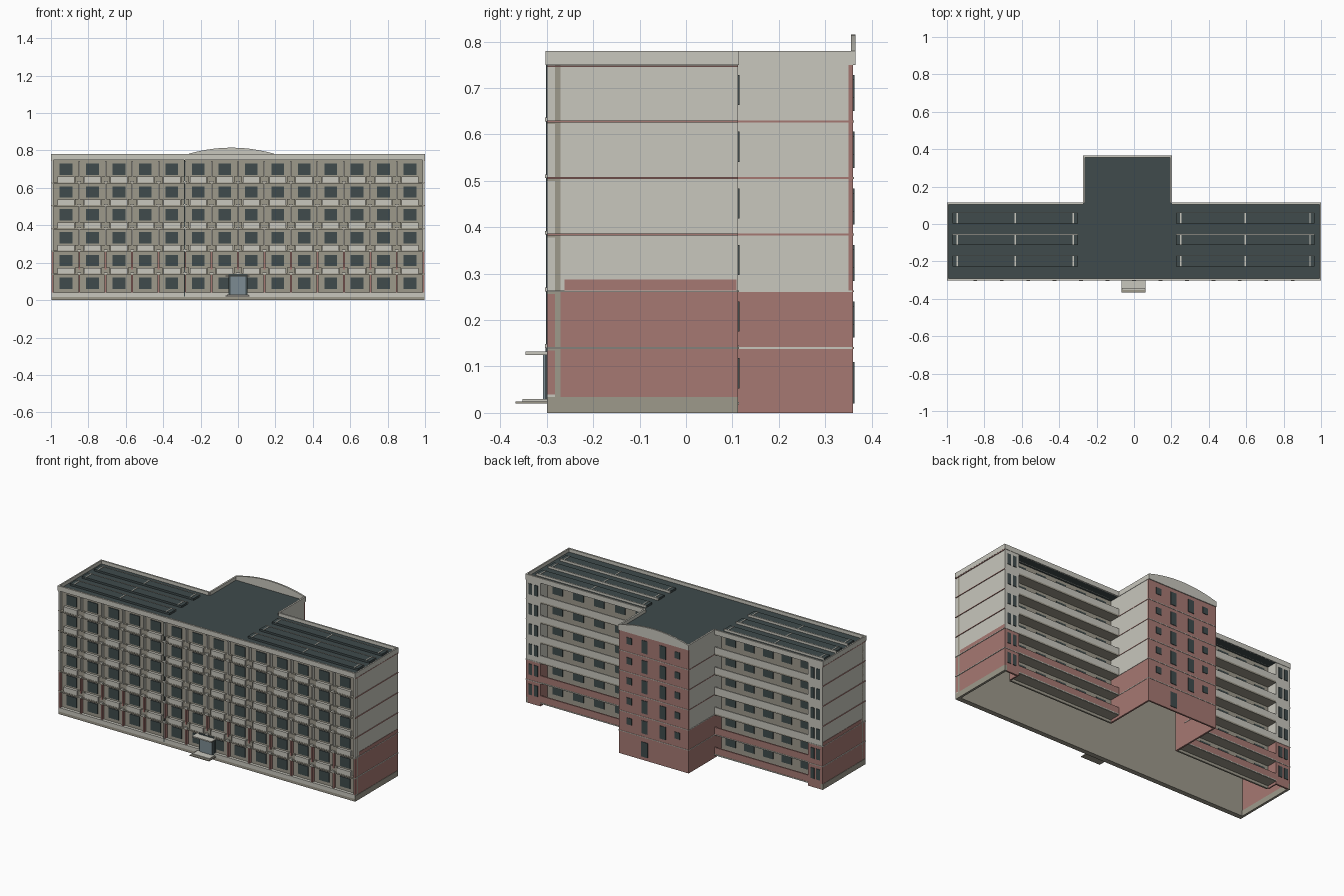
import bpy, bmesh, math

cube = bpy.data.objects.get("Cube")
if cube:
    bpy.data.objects.remove(cube, do_unlink=True)


def material(name, rgb):
    m = bpy.data.materials.new(name)
    m.use_nodes = True
    m.diffuse_color = (*rgb, 1)
    m.node_tree.nodes["Principled BSDF"].inputs["Base Color"].default_value = (*rgb, 1)
    return m


LIGHT = material("pale_concrete", (.58, .57, .51))
RED = material("brick_red", (.38, .19, .17))
TAUPE = material("taupe_render", (.34, .32, .26))
DARK = material("dark_slate", (.05, .07, .072))
DOOR = material("blue_grey_glass", (.2, .26, .29))


def finish(name, mat, bm):
    bmesh.ops.recalc_face_normals(bm, faces=bm.faces)
    mesh = bpy.data.meshes.new(name)
    bm.to_mesh(mesh)
    bm.free()
    mesh.materials.append(mat)
    ob = bpy.data.objects.new(name, mesh)
    bpy.context.collection.objects.link(ob)
    return ob


def part(name, mat, boxes):
    """One object made of boxes given as (x0, x1, y0, y1, z0, z1)."""
    bm = bmesh.new()
    for x0, x1, y0, y1, z0, z1 in boxes:
        for v in bmesh.ops.create_cube(bm, size=1)["verts"]:
            v.co = (x1 if v.co.x > 0 else x0,
                    y1 if v.co.y > 0 else y0,
                    z1 if v.co.z > 0 else z0)
    return finish(name, mat, bm)


def both(boxes):
    """Add the copies mirrored across x."""
    return boxes + [(-b[1], -b[0], *b[2:]) for b in boxes]


FRONT, BACK, REAR = -.3, .112, .36      # main front, main back, tower back
GALLERY = .045                          # wall behind the rear galleries
TL, TR = -.27, .2                       # tower sides
END = .996
BAYS, PITCH, STOREY = 14, .1415, .122
SPLIT, ROOF, TOP = .262, .75, .78
BLOCK = .9                              # inner side of the rear end blocks


def level(i):
    return .018 + STOREY * i


floors = range(6)
centres = [(i - (BAYS - 1) / 2) * PITCH for i in range(BAYS)]
edges = [(i - BAYS / 2) * PITCH for i in range(BAYS + 1)]
wings = [(-BLOCK, TL), (TR, BLOCK)]

# Front facade
wall = FRONT + .018
part("front_wall", TAUPE, [(-END, END, wall, wall + .012, 0, ROOF)])
part("front_plinth", LIGHT, [(-END, END, FRONT, wall, .016, .04)])
part("front_base", TAUPE, [(-END, END, FRONT, wall, 0, .016)])
part("front_windows", DARK, [(x - .034, x + .034, wall - .004, wall, level(i) + .042, level(i) + .102)
                             for x in centres for i in floors])
part("front_spandrels", LIGHT, [(x - .045, x + .045, FRONT + .002, wall, level(i) + .002, level(i) + .032)
                                for x in centres for i in floors[1:]])
part("front_bay_panels", TAUPE, [(x - .022, x + .022, FRONT + .006, wall, level(i) + .002, level(i) + .034)
                                 for x in edges[1:-1] for i in floors[1:]])
part("front_floor_ledges", TAUPE, [(-END, END, FRONT, wall, level(i) - .006, level(i) + .002)
                                   for i in floors[1:]])
part("front_ledge_blocks", LIGHT, [(x - .01, x + .01, FRONT - .004, wall, level(i), level(i) + .008)
                                   for x in edges[1:-1] for i in floors[1:]])
part("front_fins_lower", RED, [(x - .005, x + .005, FRONT, wall, level(i) + .024, level(i + 1) - .006)
                               for x in edges[1:-1] for i in floors[:2]])
part("front_fins_upper", LIGHT, [(x - .004, x + .004, FRONT, wall, level(i) + .034, level(i + 1) - .006)
                                 for x in edges[1:-1] for i in floors[2:]])
part("front_joint", DARK, [(-.289, -.283, FRONT - .002, wall, .02, ROOF)])

# End walls
part("end_walls_lower", RED, both([(END - .01, END, FRONT, BACK, .034, SPLIT)]))
part("end_walls_upper", LIGHT, both([(END - .01, END, FRONT, BACK, SPLIT, ROOF)]))
part("end_plinths", TAUPE, both([(END - .012, END + .002, FRONT, BACK, 0, .034)]))
part("end_red_steps", RED, both([(END, END + .002, -.262, BACK - .003, SPLIT, .287)]))
part("end_lines_pale", LIGHT, both([(END, 1, FRONT, BACK, level(i) - .002, level(i) + .002) for i in (1, 2)]))
part("end_lines_red", RED, both([(END, 1, FRONT, BACK, level(i) - .002, level(i) + .002) for i in floors[3:]]
                                + [(END, 1, FRONT, BACK, ROOF - .005, ROOF - .001)]))

# Rear end blocks
part("rear_blocks_lower", RED, both([(BLOCK, END - .01, BACK - .01, BACK, 0, SPLIT),
                                     (BLOCK, BLOCK + .008, GALLERY, BACK - .01, 0, SPLIT)]))
part("rear_blocks_upper", LIGHT, both([(BLOCK, END - .01, BACK - .01, BACK, SPLIT, ROOF),
                                       (BLOCK, BLOCK + .008, GALLERY, BACK - .01, SPLIT, ROOF)]))
part("rear_block_windows", DARK, both([(x - .012, x + .012, BACK, BACK + .003, level(i) + .035, level(i) + .1)
                                       for x in (.93, .968) for i in floors]))
part("rear_block_lines", LIGHT, both([(BLOCK, END, BACK, BACK + .002, level(i) - .002, level(i) + .002)
                                      for i in (1, 2)]))

# Rear galleries
part("gallery_walls", TAUPE, [(a, b, GALLERY - .01, GALLERY, 0, ROOF) for a, b in wings])
part("gallery_floors", TAUPE, [(a, b, GALLERY, BACK, level(i) - .002, level(i) + .008)
                               for a, b in wings for i in floors])
for name, mat, rows in (("lower", RED, floors[:2]), ("upper", LIGHT, floors[2:])):
    part("gallery_parapets_" + name, mat, [(a, b, BACK - .008, BACK, level(i) + .004, level(i) + .046)
                                           for a, b in wings for i in rows])
part("gallery_lines", LIGHT, [(a, b, BACK - .006, BACK + .002, level(i), level(i) + .005)
                              for a, b in wings for i in floors[:2]])
spots = [a + (b - a) * (k + .5) / 5 for a, b in wings for k in range(5)]
part("gallery_windows", DARK, [(x - .034, x + .034, GALLERY, GALLERY + .004, level(i) + .042, level(i) + .102)
                               for x in spots for i in floors])

# Tower
sides = [(TL, TL + .01), (TR - .01, TR)]
part("tower_back", RED, [(TL, TR, REAR - .01, REAR, 0, ROOF)])
part("tower_sides_lower", RED, [(a, b, GALLERY - .01, REAR - .01, 0, SPLIT) for a, b in sides])
part("tower_sides_upper", LIGHT, [(a, b, GALLERY - .01, REAR - .01, SPLIT, ROOF) for a, b in sides])
part("tower_back_lines", LIGHT, [(TL, TR, REAR, REAR + .002, level(i) - .002, level(i) + .002)
                                 for i in floors[1:]])
for name, mat, rows in (("pale", LIGHT, (1, 2)), ("red", RED, (3, 4, 5))):
    part("tower_side_lines_" + name, mat, [(a - .002, b + .002, BACK, REAR - .002, level(i) - .002, level(i) + .002)
                                           for a, b in sides for i in rows])


def across(f):
    return TR - (TR - TL) * f


part("tower_small_windows", DARK, [(across(f) - .017, across(f) + .017, REAR, REAR + .003,
                                    level(i) + .05, level(i) + .09) for f in (.15, .84) for i in floors[1:]])
part("tower_tall_windows", DARK, [(across(f) - .02, across(f) + .02, REAR, REAR + .003,
                                   level(i) + .022, level(i) + .1) for f in (.37, .63) for i in floors[1:]])
part("tower_door", DARK, [(across(.37) - .022, across(.37) + .022, REAR, REAR + .003, .02, .11)])

# Roof and parapets
part("roof", DARK, [(-END, END, FRONT, BACK, ROOF, ROOF + .01),
                    (TL, TR, BACK, REAR, ROOF, ROOF + .01)])
T = .008
part("roof_parapet", LIGHT, both([(1 - T, 1, FRONT, BACK, ROOF, TOP)]) + [
    (-1, 1, FRONT - .003, FRONT + T, ROOF, TOP),
    (-1, TL, BACK - T, BACK + .002, ROOF, TOP), (TR, 1, BACK - T, BACK + .002, ROOF, TOP),
    (TL - .002, TL + T, BACK, REAR, ROOF, TOP), (TR - T, TR + .002, BACK, REAR, ROOF, TOP)])

# Curved gable over the tower back
bm = bmesh.new()
mid, half, n = (TL + TR) / 2, (TR - TL) / 2 + .002, 20
outline = [(mid - half, ROOF), (mid + half, ROOF)]
for k in range(n + 1):
    t = 1 - 2 * k / n
    outline.append((mid + half * t, TOP + .035 * (1 - t * t)))
face = bm.faces.new([bm.verts.new((x, REAR - .005, z)) for x, z in outline])
new = bmesh.ops.extrude_face_region(bm, geom=[face])["geom"]
bmesh.ops.translate(bm, vec=(0, .01, 0), verts=[v for v in new if isinstance(v, bmesh.types.BMVert)])
finish("tower_gable", LIGHT, bm)

# Roof collectors in three rows on each wing
rows = (.058, -.058, -.172)
spans = [(-.97, -.3), (.225, .965)]
part("roof_collectors", DARK, [(a, b, y - .055, y, ROOF, TOP - .008) for a, b in spans for y in rows])
part("collector_rails", LIGHT, [(a, b, y, y + .004, ROOF, TOP - .006) for a, b in spans for y in rows])
part("collector_dividers", LIGHT, [(x - .003, x + .003, y - .055, y, TOP - .009, TOP - .006)
                                   for a, b in spans for y in rows
                                   for x in (a + .025, (a + b) / 2, b - .025)])

# Entrance
part("entrance_surround", DARK, [(-.05, .05, FRONT - .003, wall, .03, .14)])
part("entrance_door", DOOR, [(-.04, .04, FRONT - .008, FRONT, .03, .126)])
part("entrance_canopy", LIGHT, [(-.068, .062, -.346, FRONT + .01, .125, .132)])
part("entrance_landing", LIGHT, [(-.06, .055, -.352, FRONT + .01, .025, .03)])
part("entrance_step", TAUPE, [(-.068, .062, -.367, FRONT + .01, .02, .025)])
